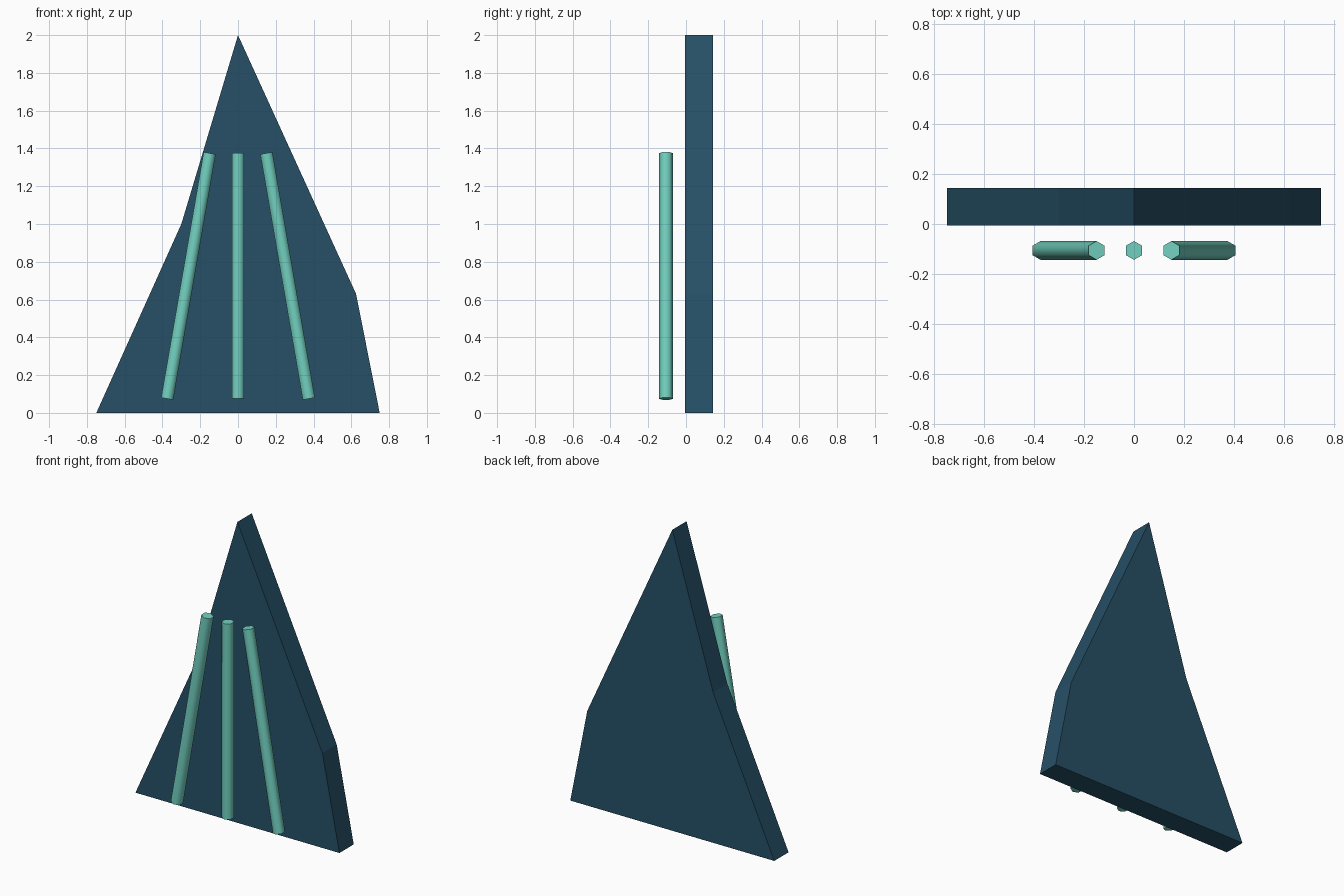
import bpy, bmesh
from math import radians
from mathutils import Vector

cube = bpy.data.objects.get("Cube")
if cube:
    bpy.data.objects.remove(cube, do_unlink=True)


def make_material(name, rgb):
    mat = bpy.data.materials.new(name)
    mat.use_nodes = True
    color = (*rgb, 1.0)
    mat.diffuse_color = color
    mat.node_tree.nodes["Principled BSDF"].inputs["Base Color"].default_value = color
    return mat


def make_object(name, bm, mat):
    bmesh.ops.recalc_face_normals(bm, faces=bm.faces)
    mesh = bpy.data.meshes.new(name)
    bm.to_mesh(mesh)
    bm.free()
    mesh.materials.append(mat)
    obj = bpy.data.objects.new(name, mesh)
    bpy.context.collection.objects.link(obj)
    return obj


dark_blue = make_material("dark blue", (0.019, 0.080, 0.133))
aqua = make_material("aqua", (0.17, 0.64, 0.53))

# Upright slab: an irregular peaked outline, extruded backwards
FRONT, THICKNESS = -0.006, 0.15
outline = [(-0.75, 0), (0.75, 0), (0.625, 0.63), (0, 2), (-0.30, 1.0)]
bm = bmesh.new()
face = bm.faces.new([bm.verts.new((x, FRONT, z)) for x, z in outline])
extruded = bmesh.ops.extrude_face_region(bm, geom=[face])["geom"]
bmesh.ops.translate(bm, vec=(0, THICKNESS, 0),
                    verts=[g for g in extruded if isinstance(g, bmesh.types.BMVert)])
make_object("slab", bm, dark_blue)


# Three six-sided rods standing clear of the front, leaning together at the top
def make_rod(name, side):
    bottom = Vector((0.375 * side, -0.106, 0.075))
    top = Vector((0.15 * side, -0.106, 1.375))
    axis = top - bottom
    bm = bmesh.new()
    bmesh.ops.create_cone(bm, cap_ends=True, segments=6, radius1=0.0375,
                          radius2=0.0375, depth=axis.length)
    # Corners of the hexagon point to the front and back
    if max(v.co.y for v in bm.verts) < 0.037:
        for v in bm.verts:
            v.co.x, v.co.y = -v.co.y, v.co.x
    turn = Vector((0, 0, 1)).rotation_difference(axis)
    for v in bm.verts:
        v.co = turn @ v.co + (bottom + top) / 2
    rod = make_object(name, bm, aqua)
    bpy.ops.object.select_all(action="DESELECT")
    rod.select_set(True)
    bpy.context.view_layer.objects.active = rod
    bpy.ops.object.shade_smooth_by_angle(angle=radians(65))


for name, side in (("right_rod", -1), ("middle_rod", 0), ("left_rod", 1)):
    make_rod(name, side)
